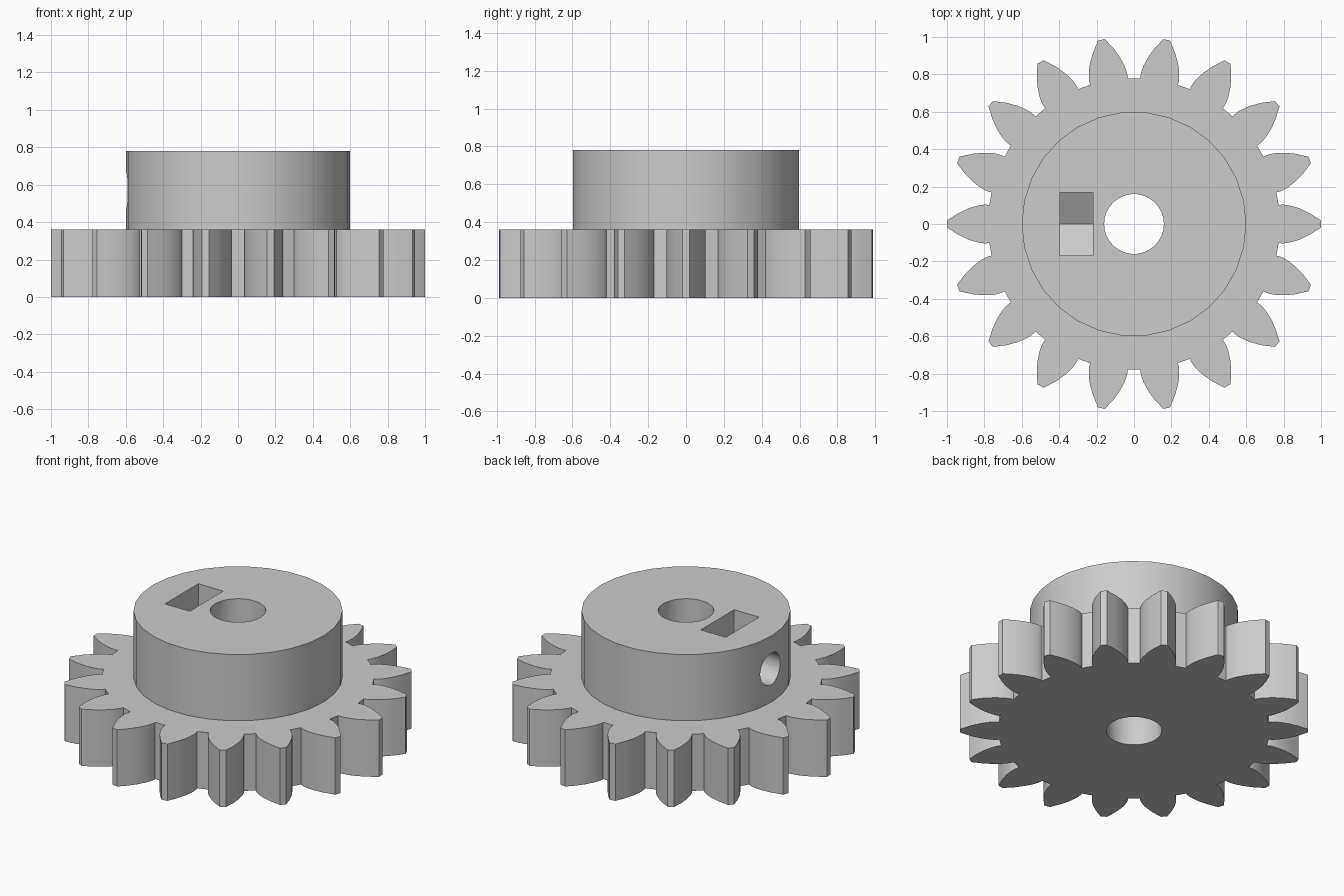
import bpy
import bmesh
from math import pi, sin, cos, tan, acos, radians
from mathutils import Matrix

if "Cube" in bpy.data.objects:
    bpy.data.objects.remove(bpy.data.objects["Cube"], do_unlink=True)

# Main dimensions
TEETH, OUTER, ROOT, PITCH = 18, 1.0, 0.78, 0.9
GEAR_H, TOTAL_H = 0.36, 0.78
HUB_R, BORE_R = 0.6, 0.16
PRESSURE = radians(28)
BASE = PITCH * cos(PRESSURE)
SCREW_Z, SCREW_R = 0.57, 0.1
NUT_R, NUT_X, NUT_T = 0.193, -0.308, 0.175

grey = bpy.data.materials.new("plain grey")
grey.use_nodes = True
color = (0.6, 0.6, 0.6, 1)
grey.diffuse_color = color
grey.node_tree.nodes["Principled BSDF"].inputs["Base Color"].default_value = color


def make_object(name, bm):
    bmesh.ops.recalc_face_normals(bm, faces=bm.faces)
    mesh = bpy.data.meshes.new(name)
    bm.to_mesh(mesh)
    bm.free()
    obj = bpy.data.objects.new(name, mesh)
    mesh.materials.append(grey)
    bpy.context.collection.objects.link(obj)
    return obj


def prism(name, outline, z0, z1, matrix=Matrix()):
    """Extrude a flat outline from z0 to z1, then place it."""
    bm = bmesh.new()
    face = bm.faces.new([bm.verts.new((x, y, z0)) for x, y in outline])
    top = bmesh.ops.extrude_face_region(bm, geom=[face])["geom"]
    verts = [v for v in top if isinstance(v, bmesh.types.BMVert)]
    bmesh.ops.translate(bm, verts=verts, vec=(0, 0, z1 - z0))
    bm.transform(matrix)
    return make_object(name, bm)


def circle(radius, sides):
    return [(radius * cos(2 * pi * i / sides), radius * sin(2 * pi * i / sides))
            for i in range(sides)]


def involute(angle):
    return tan(angle) - angle


def tooth_flank(steps=6):
    """Radius and half angle from the root up to the tip."""
    half = pi / (2 * TEETH) + involute(PRESSURE)
    flank = [(ROOT, half)]
    roll_max = tan(acos(BASE / OUTER))
    for i in range(steps + 1):
        roll = roll_max * i / steps
        r = BASE * (1 + roll * roll) ** 0.5
        flank.append((r, half - involute(acos(min(1, BASE / r)))))
    return flank


# Toothed wheel outline
flank = tooth_flank()
tooth = [(r, -a) for r, a in flank] + [(r, a) for r, a in reversed(flank)]
outline = []
for i in range(TEETH):
    turn = 2 * pi * i / TEETH
    outline += [(r * cos(a + turn), r * sin(a + turn)) for r, a in tooth]
gear = prism("spur_gear", outline, 0, GEAR_H)

# Hub, shaft bore, nut pocket and set screw hole
along_x = Matrix.Translation((0, 0, SCREW_Z)) @ Matrix.Rotation(pi / 2, 4, "Y")
hub = prism("hub", circle(HUB_R, 30), GEAR_H / 2, TOTAL_H)
bore = prism("shaft_bore", circle(BORE_R, 30), -0.1, 1)
side = NUT_R * cos(pi / 6)
nut_outline = [(NUT_R, 0), (NUT_R / 2, side), (-0.5, side),
               (-0.5, -side), (NUT_R / 2, -side)]
nut = prism("nut_pocket", nut_outline, NUT_X - NUT_T / 2, NUT_X + NUT_T / 2, along_x)
screw = prism("screw_hole", circle(SCREW_R, 24), -0.8, -0.05, along_x)

bpy.context.view_layer.objects.active = gear
for part, operation in ((hub, "UNION"), (bore, "DIFFERENCE"),
                        (nut, "DIFFERENCE"), (screw, "DIFFERENCE")):
    mod = gear.modifiers.new(part.name, "BOOLEAN")
    mod.operation = operation
    mod.solver = "EXACT"
    mod.object = part
    bpy.ops.object.modifier_apply(modifier=mod.name)
    bpy.data.objects.remove(part, do_unlink=True)

# Smooth walls with sharp edges
bpy.ops.object.select_all(action="DESELECT")
gear.select_set(True)
bpy.ops.object.shade_smooth_by_angle(angle=radians(25))
